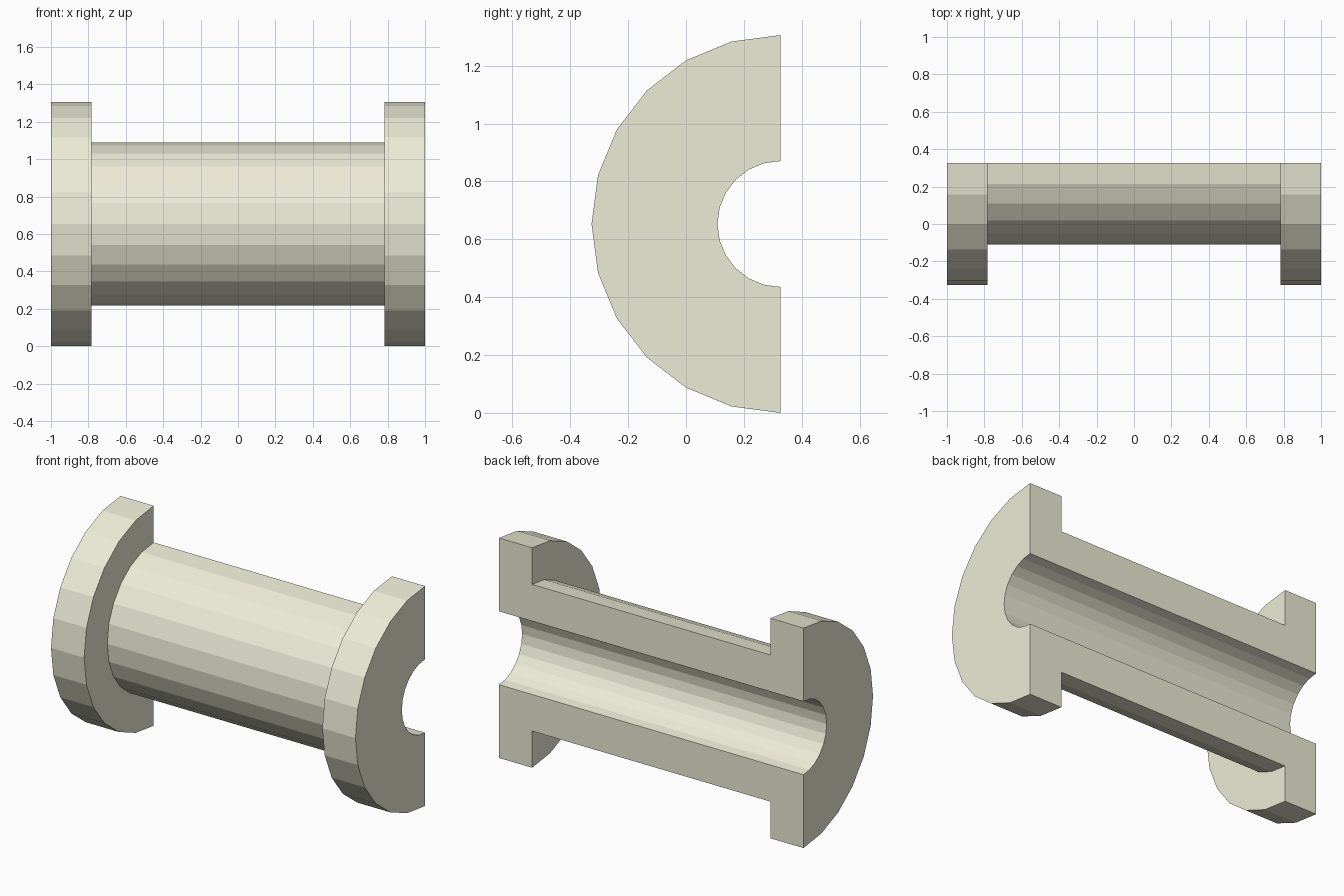
import bpy, bmesh
from math import sin, cos, pi

if "Cube" in bpy.data.objects:
    bpy.data.objects.remove(bpy.data.objects["Cube"])

STEPS = 12                            # 15 degree facets over the half turn
CY, CZ = 0.3265, 0.653                # bore axis, parallel to x
BORE, BARREL, FLANGE = 0.2177, 0.4353, 0.653
INNER = 0.7825                        # inner face of each flange

# Flanged sleeve section as (x, radius)
right_half = [(INNER, BARREL), (INNER, FLANGE), (1, FLANGE), (1, BORE)]
profile = right_half + [(-x, r) for x, r in reversed(right_half)]

bm = bmesh.new()
rings = []
for i in range(STEPS + 1):
    a = pi * i / STEPS
    rings.append([bm.verts.new((x, CY - r * sin(a), CZ + r * cos(a)))
                  for x, r in profile])

# Revolved walls
n = len(profile)
for a, b in zip(rings, rings[1:]):
    for j in range(n):
        k = (j + 1) % n
        bm.faces.new((a[j], a[k], b[k], b[j]))

# Flat split faces at the back
bm.faces.new(rings[0])
bm.faces.new(rings[-1])
bmesh.ops.recalc_face_normals(bm, faces=bm.faces)

mesh = bpy.data.meshes.new("half_bushing")
bm.to_mesh(mesh)
bm.free()
bushing = bpy.data.objects.new("half_bushing", mesh)
bpy.context.collection.objects.link(bushing)

# Pale cream finish
cream = bpy.data.materials.new("cream")
cream.diffuse_color = (0.84, 0.84, 0.68, 1)
cream.use_nodes = True
cream.node_tree.nodes["Principled BSDF"].inputs["Base Color"].default_value = cream.diffuse_color
mesh.materials.append(cream)
